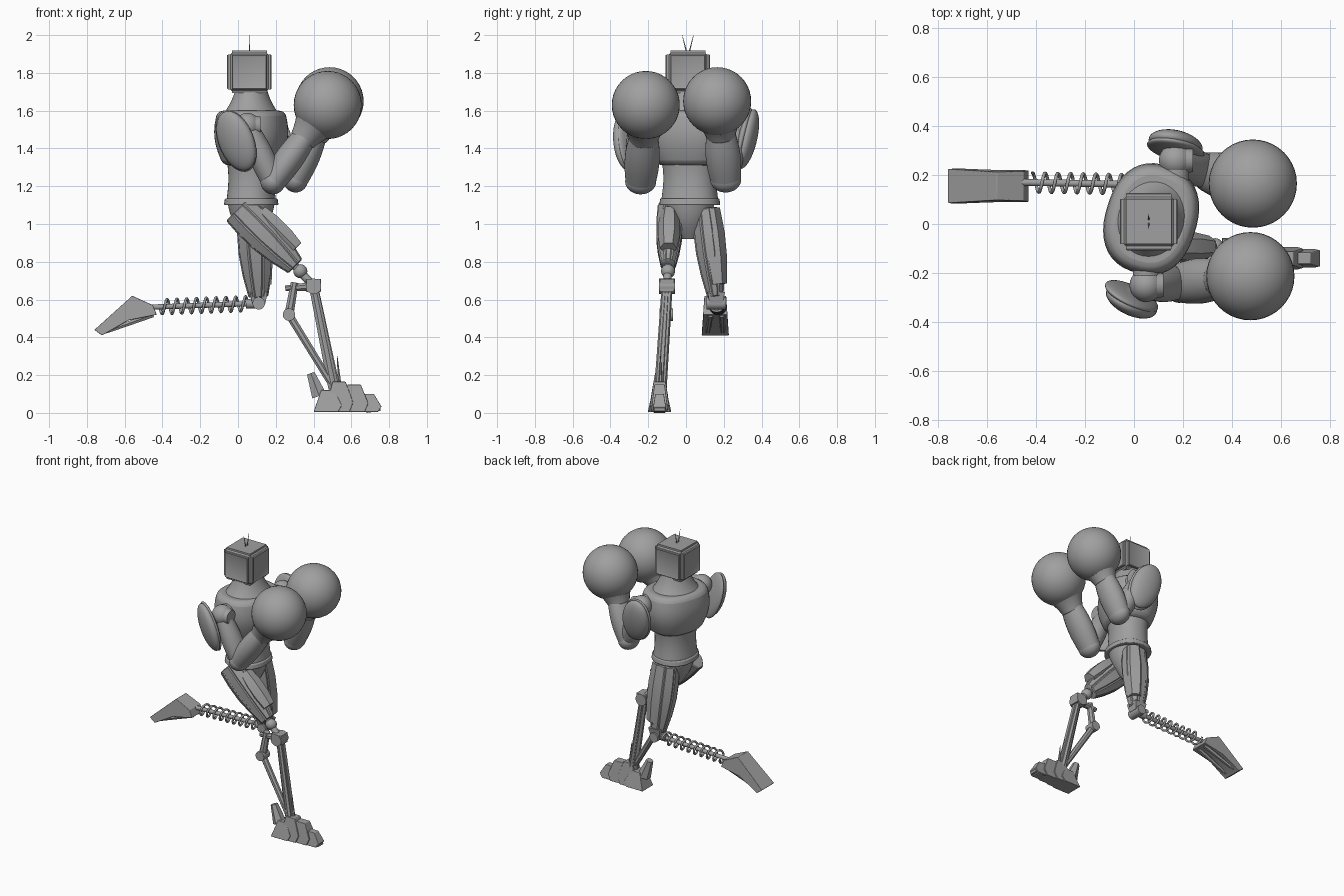
import bpy, bmesh, math
from mathutils import Vector

if "Cube" in bpy.data.objects:
    bpy.data.objects.remove(bpy.data.objects["Cube"], do_unlink=True)

grey = bpy.data.materials.new("plain_grey")
grey.use_nodes = True
tone = (.35, .35, .35, 1)
grey.diffuse_color = tone
grey.node_tree.nodes["Principled BSDF"].inputs["Base Color"].default_value = tone
parts = []


def finish(name, bm, bevel=0):
    bmesh.ops.recalc_face_normals(bm, faces=bm.faces)
    mesh = bpy.data.meshes.new(name)
    bm.to_mesh(mesh)
    bm.free()
    mesh.materials.append(grey)
    part = bpy.data.objects.new(name, mesh)
    bpy.context.collection.objects.link(part)
    parts.append(part)
    if bevel:
        modifier = part.modifiers.new("soft_edges", 'BEVEL')
        modifier.width, modifier.segments = bevel, 3
        modifier.angle_limit = math.radians(40)
    return part


def limb(name, start, end, near, far, bulge=0, flat=1, sides=24, square=1,
         yaw=0, panel=0, rows=8, bevel=0):
    """Tapered, swelling tube between two points; panel insets its lengthwise strips."""
    bm = bmesh.new()
    start, end = Vector(start), Vector(end)
    along = (end - start).normalized()
    across = Vector((math.sin(yaw), math.cos(yaw), 0))
    if abs(along.dot(across)) > .9:
        across = Vector((1, 0, 0))
    depth_axis = across.cross(along).normalized()
    width_axis = along.cross(depth_axis)
    rows = rows if bulge else 1
    loops = []
    for row in range(rows + 1):
        t = row / rows
        radius = near + (far - near) * t + bulge * math.sin(math.pi * t)
        loop = []
        for side in range(sides):
            angle = math.tau * (side + .5) / sides
            c, s = math.cos(angle), math.sin(angle)
            c = math.copysign(abs(c) ** square, c)
            s = math.copysign(abs(s) ** square, s)
            offset = depth_axis * c + width_axis * s * flat
            loop.append(bm.verts.new(start.lerp(end, t) + offset * radius))
        loops.append(loop)
    strips = [[bm.faces.new((low[k - 1], low[k], high[k], high[k - 1]))
               for low, high in zip(loops, loops[1:])] for k in range(sides)]
    bm.faces.new(loops[0])
    bm.faces.new(loops[-1])
    bmesh.ops.recalc_face_normals(bm, faces=bm.faces)
    if panel:
        for strip in strips:
            bmesh.ops.inset_region(bm, faces=strip, thickness=panel, depth=panel,
                                   use_even_offset=True)
    return finish(name, bm, bevel)


def ball(name, centre, size, turn=(0, 0, 0)):
    bm = bmesh.new()
    bmesh.ops.create_uvsphere(bm, u_segments=40, v_segments=20, radius=1)
    part = finish(name, bm)
    part.location, part.rotation_euler = centre, turn
    part.scale = size if isinstance(size, tuple) else (size, size, size)


def hinge(name, centre, half, radius):
    reach = Vector((0, half, 0))
    limb(name, centre - reach, centre + reach, radius, radius)


def slab(name, outline, y, half, taper):
    """Side outline in x and z, given thickness in y and narrowed towards its top."""
    bm = bmesh.new()
    low, high = min(z for x, z in outline), max(z for x, z in outline)
    walls = []
    for side in (-half, half):
        walls.append([bm.verts.new((x, y + side * (1 - (1 - taper) * (z - low) / (high - low)), z))
                      for x, z in outline])
    left, right = walls
    for k in range(len(outline)):
        bm.faces.new((left[k - 1], left[k], right[k], right[k - 1]))
    bm.faces.new(left)
    bm.faces.new(right)
    finish(name, bm, bevel=.003)


# Head: rounded box with a raised panel on each side
bm = bmesh.new()
bmesh.ops.create_cube(bm, size=.225)
bmesh.ops.bevel(bm, geom=bm.edges[:], offset=.02, segments=3, affect='EDGES')
bm.normal_update()
faces = [f for f in bm.faces if f.calc_area() > .02 and abs(f.normal.z) < .5]
bmesh.ops.inset_individual(bm, faces=faces, thickness=.006, depth=.005)
bmesh.ops.inset_individual(bm, faces=faces, thickness=.012, depth=-.004)
head = Vector((.06, .01, 1.805))
finish("head", bm).location = head

# Antennae
for side in (-1, 1):
    limb("antenna", head + Vector((0, side * .006, .1)), head + Vector((0, side * .03, .195)),
         .004, .001, sides=6)

# Torso: the chest is twisted against the belt
twist = math.radians(17)
spine = Vector((.07, .02, 0))


def trunk(name, bottom, top, near, far, **shape):
    rise = Vector((0, 0, 1))
    return limb(name, spine + rise * bottom, spine + rise * top, near, far, sides=40, **shape)


trunk("neck", 1.54, 1.72, .18, .08, bulge=-.015, flat=1.15, yaw=twist)
trunk("vest", 1.31, 1.6, .14, .17, bulge=.03, flat=1.22, square=.85, yaw=twist, bevel=.03)
trunk("abdomen", 1.12, 1.4, .13, .14, bulge=-.015, flat=1.17, square=.9, yaw=twist / 2)
trunk("belt", 1.1, 1.135, .145, .14, flat=1.12, square=.9, bevel=.006)
trunk("pelvis", .92, 1.11, .04, .125, bulge=.015, flat=1.05)

# Arms: shoulder, outer pad, upper arm, forearm, cuff and ball glove
arms = ((-1, Vector((.05, -.25, 1.52)), Vector((.475, -.213, 1.63))),
        (1, Vector((.17, .26, 1.53)), Vector((.485, .165, 1.65))))
for side, shoulder, fist in arms:
    outward = Vector((0, side, 0))
    forward = Vector((1, 0, 0))
    elbow = shoulder + Vector((.135, -.02 - .03 * side, -.295))
    hinge("shoulder_axle", shoulder - outward * .03, .07, .055)
    ball("shoulder_joint", shoulder, .068)
    limb("shoulder_ring", shoulder, shoulder + forward * .07, .06, .048)
    pad = shoulder + outward * .065 + Vector((.03 * side - .03, 0, -.08))
    turn = (-.22 * side, -.3, .28 * side - .33)
    ball("shoulder_pad", pad, (.105, .05, .165), turn)
    ball("shoulder_pad_rim", pad - outward * .02, (.112, .03, .172), turn)
    limb("upper_arm", shoulder, elbow, .05, .06, bulge=.012, flat=1.1)
    ball("elbow", elbow, (.066, .082, .068))
    limb("forearm", elbow, elbow.lerp(fist, .6), .066, .062, bulge=.012, flat=1.22)
    limb("glove_cuff", elbow.lerp(fist, .53), elbow.lerp(fist, .85), .07, .145,
         bulge=-.01, flat=1.05, bevel=.006)
    ball("glove", fist, .18)

# Planted leg: faceted thigh with panels, plate and knee
hip, knee = Vector((0, -.085, 1.08)), Vector((.33, -.095, .75))
thigh_end = hip.lerp(knee, .92)
limb("front_thigh", hip, thigh_end, .09, .05, bulge=.025, flat=.7, sides=8, rows=4, panel=.006)
lift = Vector((.05, 0, .05))
limb("front_thigh_plate", hip.lerp(knee, .2) + lift, hip.lerp(knee, .78) + lift, .045, .045,
     bulge=.015, sides=6, rows=3)
ball("front_knee_ball", knee, .037)
hub = Vector((.4, -.1, .67))
limb("knee_link", thigh_end, hub, .022, .022)
hinge("knee_hub", hub, .042, .041)
limb("knee_block", hub - Vector((0, 0, .03)), hub + Vector((0, 0, .04)), .055, .055, sides=4, bevel=.004)

# Shin bars and the jointed strut behind them
ankle = Vector((.51, -.135, .13))
limb("shin_bar", hub, ankle, .026, .034, flat=.7, sides=8)
for side in (-1, 1):
    offset = Vector((.01, side * .015, 0))
    limb("shin_rail", hub + offset, ankle + offset, .014, .018, sides=6)
strut_top, strut_joint = Vector((.3, -.1, .69)), Vector((.27, -.105, .52))
limb("strut_arm", strut_top - Vector((.05, 0, .03)), hub, .016, .026, sides=8)
limb("strut_upper", strut_top, strut_joint, .022, .026, sides=8)
hinge("strut_hinge", strut_joint, .035, .033)
limb("strut_lower", strut_joint, ankle, .022, .02, sides=8)
limb("ankle_spike", ankle + Vector((.03, 0, 0)), ankle + Vector((.015, 0, .17)), .012, .002, sides=6)

# Planted foot: overlapping plates that step down to the toe
plates = (("heel", .4, .12), ("instep", .46, .165), ("mid_plate", .54, .15), ("toe_plate", .61, .1))
for step, (name, back, top) in enumerate(plates):
    outline = ((back, .005), (back + .04, top), (back + .11, top), (back + .15, top / 3), (back + .13, .005))
    slab(name, outline, -.14, .062 - .008 * step, taper=.6)
slab("toe_tip", ((.68, 0), (.69, .07), (.755, .04), (.755, .01)), -.14, .032, taper=.7)
limb("heel_guard", (.385, -.14, .21), (.43, -.14, .09), .024, .045, sides=6)

# Trailing leg: upright faceted thigh and knee
hip, knee = Vector((.08, .1, 1.08)), Vector((.11, .16, .58))
limb("rear_thigh", hip, hip.lerp(knee, .93), .085, .05, bulge=.025, flat=.8, sides=8, rows=4, panel=.006)
lift = Vector((.03, .02, 0))
limb("rear_thigh_plate", hip + lift, hip.lerp(knee, .8) + lift, .06, .05, bulge=.015, sides=6, rows=3)
limb("rear_knee_cap", knee, knee + Vector((0, 0, .06)), .05, .065, sides=4)
hinge("rear_knee_hub", knee, .052, .033)

# Spring shin: straight core and coil
start, end = knee, Vector((-.46, .17, .56))
limb("spring_core", start, end, .014, .014)
limb("spring_collar", start, start.lerp(end, .12), .026, .026)
curve = bpy.data.curves.new("spring_coil", 'CURVE')
curve.dimensions = '3D'
curve.bevel_depth, curve.bevel_resolution = .007, 2
coil = curve.splines.new('POLY')
coil.points.add(200)
for i, point in enumerate(coil.points):
    t = i / 200
    angle = math.tau * 9 * t
    swing = Vector((0, math.cos(angle), math.sin(angle))) * .039
    point.co = (*(start.lerp(end, .1 + .82 * t) + swing), 1)
curve.materials.append(grey)
bpy.context.collection.objects.link(bpy.data.objects.new("spring_coil", curve))

# Trailing foot: wedge pointing back, with two ribs under the sole
slab("rear_foot", ((-.76, .44), (-.72, .41), (-.58, .49), (-.43, .52), (-.45, .57), (-.56, .62)),
     .155, .072, taper=.8)
for side in (-1, 1):
    limb("sole_rib", (-.45, .16 + side * .03, .52), (-.7, .155 + side * .04, .43), .016, .012, sides=6)

# Smooth the round parts while keeping the edges sharp
bpy.ops.object.select_all(action='DESELECT')
for part in parts:
    part.select_set(True)
bpy.context.view_layer.objects.active = parts[0]
bpy.ops.object.shade_smooth_by_angle(angle=math.radians(32))
